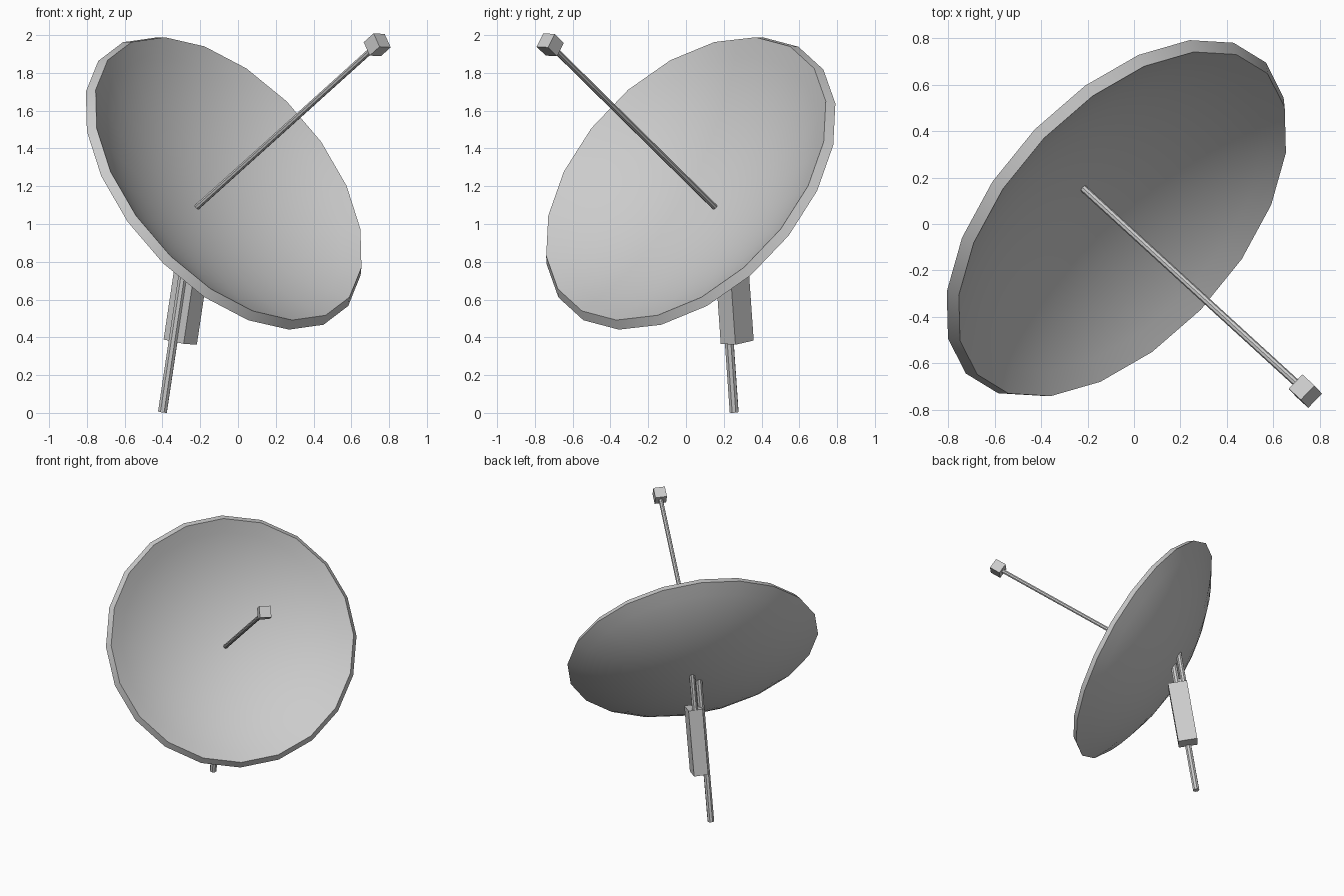
import bpy, bmesh, math
from mathutils import Matrix, Vector

if "Cube" in bpy.data.objects:
    bpy.data.objects.remove(bpy.data.objects["Cube"], do_unlink=True)

# One plain grey for the whole model
grey = bpy.data.materials.new("light_grey")
grey.use_nodes = True
colour = (0.6, 0.6, 0.6, 1)
grey.diffuse_color = colour
grey.node_tree.nodes["Principled BSDF"].inputs["Base Color"].default_value = colour


def frame(x_axis, y_axis, z_axis, origin):
    m = Matrix((x_axis, y_axis, z_axis)).transposed().to_4x4()
    m.translation = origin
    return m


def make_object(name, bm, matrix):
    bmesh.ops.recalc_face_normals(bm, faces=bm.faces)
    mesh = bpy.data.meshes.new(name)
    bm.to_mesh(mesh)
    bm.free()
    mesh.materials.append(grey)
    obj = bpy.data.objects.new(name, mesh)
    bpy.context.collection.objects.link(obj)
    obj.matrix_world = matrix
    bpy.ops.object.select_all(action="DESELECT")
    obj.select_set(True)
    bpy.context.view_layer.objects.active = obj
    bpy.ops.object.shade_smooth_by_angle(angle=math.radians(30))
    return obj


def rod(name, start, end, radius):
    start, end = Vector(start), Vector(end)
    bm = bmesh.new()
    bmesh.ops.create_cone(bm, cap_ends=True, segments=8, radius1=radius,
                          radius2=radius, depth=(end - start).length)
    turn = (end - start).to_track_quat("Z", "Y").to_matrix().to_4x4()
    make_object(name, bm, Matrix.Translation((start + end) / 2) @ turn)


def box(name, size, matrix):
    bm = bmesh.new()
    bmesh.ops.create_cube(bm, size=1)
    bmesh.ops.scale(bm, vec=size, verts=bm.verts)
    make_object(name, bm, matrix)


# Dish frame: axis points out of the bowl, side is level, up lies in the rim plane
axis = Vector((0.614, -0.561, 0.553)).normalized()
side = Vector((0, 0, 1)).cross(axis).normalized()
up = axis.cross(side)
rim_centre = Vector((-0.05, 0, 1.24))
dish_frame = frame(up, -side, axis, rim_centre) @ Matrix.Rotation(-0.05, 4, "Z")

# Dish: two concentric spherical skins joined by the rim
SIDES, RINGS = 20, 9
rim_radius, depth, thickness = 0.9, 0.27, 0.055
sphere = (rim_radius ** 2 + depth ** 2) / (2 * depth)
half_angle = math.asin(rim_radius / sphere)
bm = bmesh.new()


def skin(radius):
    pole = bm.verts.new((0, 0, sphere - depth - radius))
    rings = []
    for i in range(1, RINGS + 1):
        a = half_angle * i / RINGS
        r, z = radius * math.sin(a), sphere - depth - radius * math.cos(a)
        rings.append([bm.verts.new((r * math.cos(math.tau * k / SIDES),
                                    r * math.sin(math.tau * k / SIDES), z))
                      for k in range(SIDES)])
    for k in range(SIDES):
        bm.faces.new((pole, rings[0][k], rings[0][(k + 1) % SIDES]))
    for lower, upper in zip(rings, rings[1:]):
        bridge(lower, upper)
    return rings[-1]


def bridge(a, b):
    for k in range(SIDES):
        n = (k + 1) % SIDES
        bm.faces.new((a[k], b[k], b[n], a[n]))


bridge(skin(sphere), skin(sphere + thickness))
make_object("dish", bm, dish_frame)

# Feed arm and receiver block
rod("feed_arm", rim_centre - axis * 0.29, rim_centre + axis * 1.26, 0.016)
box("receiver_block", (0.085, 0.085, 0.085),
    dish_frame @ Matrix.Translation((0, 0, 1.28)))

# Leaning mast reaching the back of the dish
foot = Vector((-0.4, 0.255, 0.004))
lean = Vector((0.15, -0.07, 1))
rod("mast", foot, foot + lean * 1.1, 0.025)

# Equipment box on the mast and the strut rising out of it
mast_dir = lean.normalized()
across = (side - mast_dir * side.dot(mast_dir)).normalized()
rear = mast_dir.cross(across)
box_centre = foot + lean * 0.62 + across * 0.057
box("equipment_box", (0.105, 0.145, 0.5),
    frame(across, rear, mast_dir, box_centre))
strut_foot = box_centre + rear * 0.05
rod("strut", strut_foot, strut_foot + lean * 0.53, 0.022)
